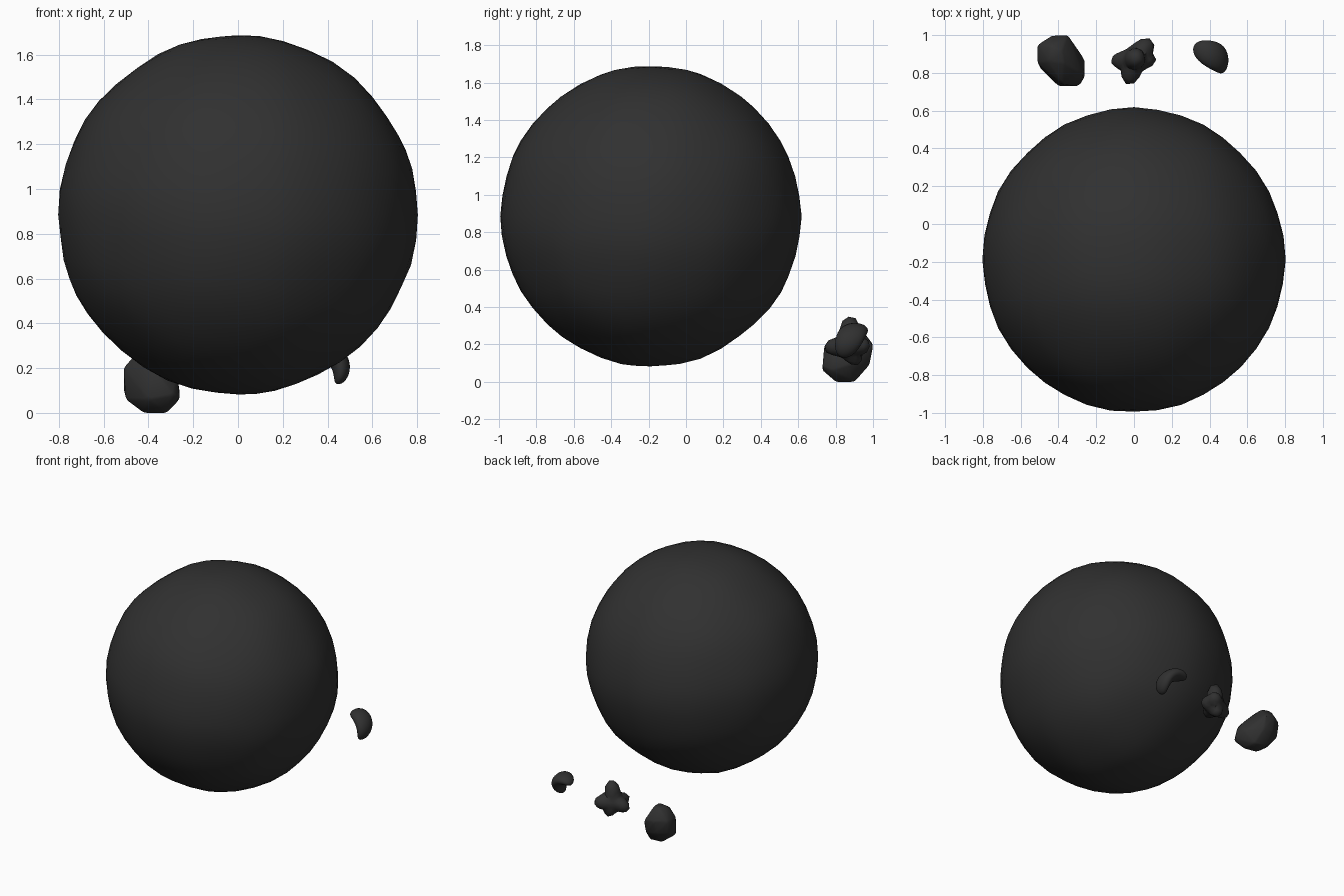
import bpy, bmesh, math
from mathutils import Vector

if "Cube" in bpy.data.objects:
    bpy.data.objects.remove(bpy.data.objects["Cube"])

coal = bpy.data.materials.new("dark_stone")
coal.diffuse_color = (0.03, 0.03, 0.03, 1)
coal.use_nodes = True
coal.node_tree.nodes["Principled BSDF"].inputs["Base Color"].default_value = coal.diffuse_color


def ripple(n, f):
    """Smooth, repeatable unevenness between -1 and 1."""
    return (math.sin(f * n.x + 2 * n.y) + math.sin(f * n.y - 3 * n.z + 1)
            + math.sin(f * n.z + 2 * n.x + 2)) / 3


def finish(bm, name, angle):
    bmesh.ops.recalc_face_normals(bm, faces=bm.faces)
    me = bpy.data.meshes.new(name)
    bm.to_mesh(me)
    bm.free()
    ob = bpy.data.objects.new(name, me)
    bpy.context.collection.objects.link(ob)
    me.materials.append(coal)
    bpy.ops.object.select_all(action='DESELECT')
    ob.select_set(True)
    bpy.context.view_layer.objects.active = ob
    bpy.ops.object.shade_smooth_by_angle(angle=math.radians(angle))
    return ob


def ball(subdivisions, shape):
    """Icosphere whose unit vertices are remapped by shape()."""
    bm = bmesh.new()
    bmesh.ops.create_icosphere(bm, subdivisions=subdivisions, radius=1)
    for v in bm.verts:
        v.co = shape(v.co.normalized())
    return bm


# Large, slightly uneven round boulder
def boulder_shape(n):
    return Vector((0, -0.19, 0.885)) + n * (0.802 + 0.007 * ripple(n, 13))


finish(ball(4, boulder_shape), "large_boulder", 60)

# Chunky pebble: bevelled hull, wide below and narrow on top
bm = bmesh.new()
for p in [(-0.42, 0.82, 0.0), (-0.32, 0.80, 0.0), (-0.33, 0.90, 0.0), (-0.43, 0.91, 0.01),
          (-0.50, 0.83, 0.06), (-0.40, 0.73, 0.06), (-0.29, 0.73, 0.08), (-0.26, 0.78, 0.06),
          (-0.26, 0.87, 0.09), (-0.35, 0.98, 0.09), (-0.43, 0.98, 0.10), (-0.51, 0.93, 0.10),
          (-0.51, 0.85, 0.20), (-0.38, 0.74, 0.20), (-0.27, 0.79, 0.16), (-0.35, 1.0, 0.19),
          (-0.43, 1.0, 0.20), (-0.51, 0.95, 0.20), (-0.45, 0.86, 0.27), (-0.37, 0.85, 0.27),
          (-0.38, 0.92, 0.28), (-0.44, 0.94, 0.28)]:
    bm.verts.new(p)
res = bmesh.ops.convex_hull(bm, input=bm.verts)
bmesh.ops.delete(bm, geom=[g for g in res["geom_interior"] if isinstance(g, bmesh.types.BMVert)],
                 context='VERTS')
bmesh.ops.bevel(bm, geom=bm.edges[:], offset=0.008, segments=1, affect='EDGES')
finish(bm, "chunky_pebble", 35)

# Knobbly pebble: blunt lobes growing from one core
core = Vector((0.0, 0.87, 0.19))
tips = [Vector(t) - core for t in [(0.01, 0.88, 0.35), (0.10, 0.98, 0.20), (-0.03, 0.74, 0.18),
                                   (-0.12, 0.86, 0.16), (0.02, 0.92, 0.09), (0.12, 0.87, 0.19)]]


def knobbly_shape(n):
    reach = max(0.07 + (t.length - 0.07) * max(0, n.dot(t.normalized())) ** 6 for t in tips)
    return core + n * reach * (1 + 0.06 * ripple(n, 5))


finish(ball(3, knobbly_shape), "knobbly_pebble", 40)


# Kidney-shaped pebble: flattened ball bent round an arc
def kidney_shape(n):
    a = math.radians(45 - 88 * n.x)
    r = 0.085 + 0.045 * n.z
    return Vector((0.375 + r * math.cos(a), 0.885 + 0.078 * n.y - 0.04 * n.x,
                   0.19 + r * math.sin(a)))


finish(ball(4, kidney_shape), "kidney_pebble", 60)
